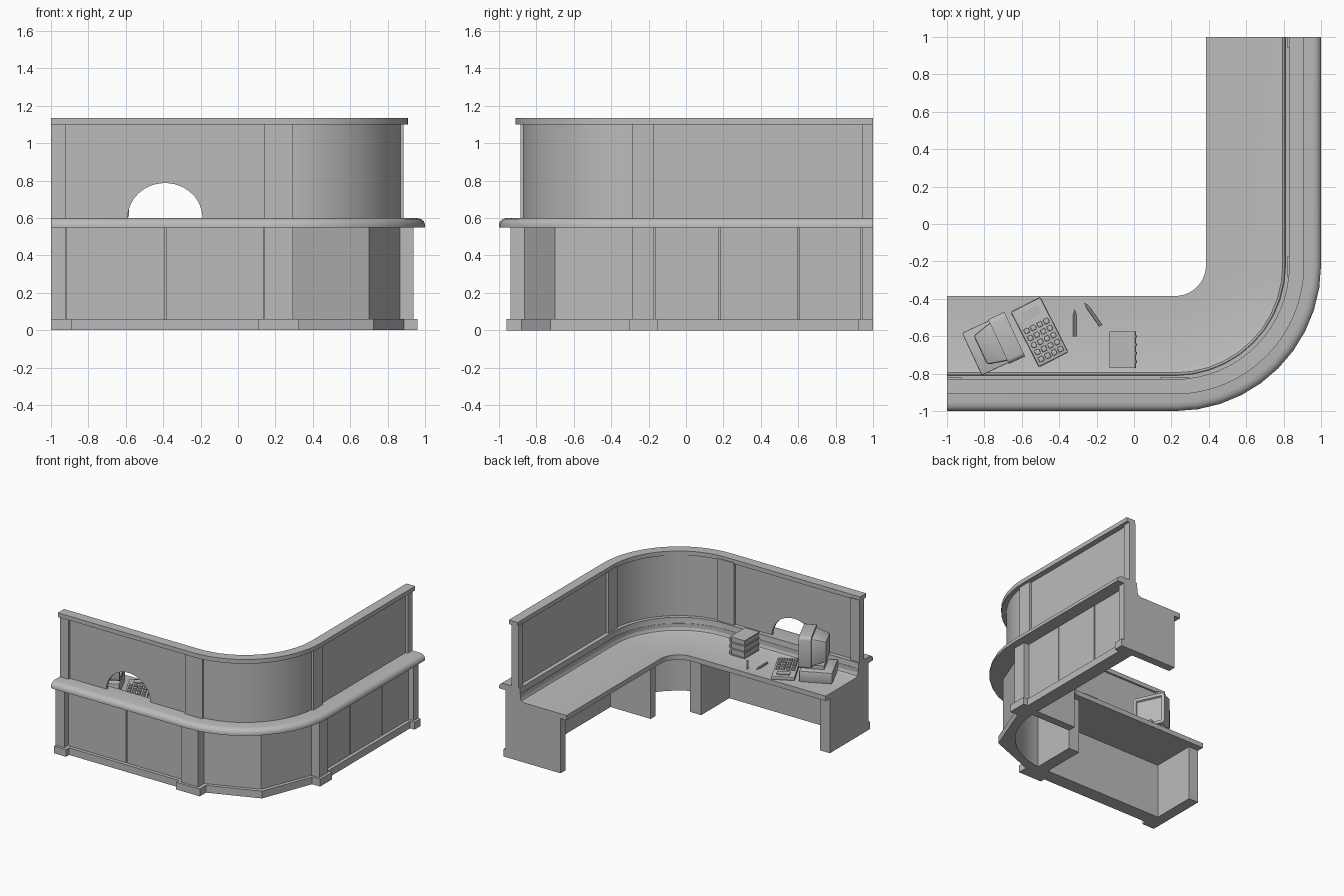
import bpy, bmesh, math
from mathutils import Vector, Matrix

if "Cube" in bpy.data.objects:
    bpy.data.objects.remove(bpy.data.objects["Cube"], do_unlink=True)

grey = bpy.data.materials.new("plain_grey")
grey.use_nodes = True
grey.diffuse_color = (0.5, 0.5, 0.5, 1)
grey.node_tree.nodes["Principled BSDF"].inputs["Base Color"].default_value = (0.5, 0.5, 0.5, 1)

C = 0.22        # the corner bend is centred on (C, -C); r is the distance outward from it
DESK = 0.49     # desktop height


def finish(name, bm, smooth=False):
    bmesh.ops.recalc_face_normals(bm, faces=bm.faces)
    mesh = bpy.data.meshes.new(name)
    bm.to_mesh(mesh)
    bm.free()
    obj = bpy.data.objects.new(name, mesh)
    mesh.materials.append(grey)
    bpy.context.collection.objects.link(obj)
    if smooth:
        bpy.ops.object.select_all(action="DESELECT")
        obj.select_set(True)
        bpy.context.view_layer.objects.active = obj
        bpy.ops.object.shade_smooth_by_angle(angle=math.radians(35))
    return obj


def sweep(name, profile, steps, straights=True):
    """Carry a closed (r, z) profile round the corner, with or without the straight arms."""
    bm = bmesh.new()
    rings = []
    for i in range(steps + 1):
        a = math.radians(-90 + 90 * i / steps)
        rings.append([(C + r * math.cos(a), -C + r * math.sin(a), z) for r, z in profile])
    if straights:
        rings.insert(0, [(-1, -C - r, z) for r, z in profile])
        rings.append([(C + r, 1, z) for r, z in profile])
    rings = [[bm.verts.new(p) for p in ring] for ring in rings]
    n = len(profile)
    for a, b in zip(rings, rings[1:]):
        for k in range(n):
            bm.faces.new((a[k], a[(k + 1) % n], b[(k + 1) % n], b[k]))
    bm.faces.new(rings[0])
    bm.faces.new(rings[-1])
    return finish(name, bm, True)


def prism(name, points, direction, smooth=False):
    bm = bmesh.new()
    face = bm.faces.new([bm.verts.new(p) for p in points])
    new = bmesh.ops.extrude_face_region(bm, geom=[face])["geom"]
    bmesh.ops.translate(bm, vec=direction, verts=[v for v in new if isinstance(v, bmesh.types.BMVert)])
    return finish(name, bm, smooth)


def box(name, lo, hi, matrix=None, bevel=0):
    bm = bmesh.new()
    bmesh.ops.create_cube(bm, size=1)
    for v in bm.verts:
        v.co = [l + (c + 0.5) * (h - l) for l, h, c in zip(lo, hi, v.co)]
    if bevel:
        bmesh.ops.bevel(bm, geom=bm.edges[:], offset=bevel, segments=2, affect="EDGES", profile=0.5)
    obj = finish(name, bm, bevel > 0)
    if matrix:
        obj.matrix_world = matrix
    return obj


def arm_box(name, side, a, b, r0, r1, z0, z1):
    """Box on one arm: a..b along the arm, r0..r1 outward."""
    if side == "front":
        return box(side + "_" + name, (a, -C - r1, z0), (b, -C - r0, z1))
    return box(side + "_" + name, (C + r0, a, z0), (C + r1, b, z1))


# Desktop, back curb and rounded outer ledge in one section
counter = [(0.165, 0.45), (0.165, DESK), (0.55, DESK), (0.575, 0.5), (0.587, 0.525), (0.59, 0.6),
           (0.735, 0.6), (0.758, 0.595), (0.774, 0.582), (0.78, 0.565), (0.78, 0.55),
           (0.6, 0.55), (0.6, 0.45)]
sweep("counter_and_ledge", counter, 10)
sweep("top_rail", [(0.61, 1.1), (0.61, 1.135), (0.69, 1.135), (0.69, 1.1)], 16)
sweep("curved_screen_panel", [(0.62, 0.59), (0.62, 1.11), (0.652, 1.11), (0.652, 0.59)], 16, False)

# Each arm: end post span, corner post span, base margin, lower panel seams
arms = {"front": ((-1, -0.92), (0.14, 0.295), 0.03, [-0.39]),
        "right": ((0.94, 1), (-0.285, -0.17), 0.02, [0.18, 0.6])}
for side, (end, corner, margin, seams) in arms.items():
    low, high = sorted((end, corner))
    for label, (a, b) in (("end", end), ("corner", corner)):
        arm_box(label + "_post_lower", side, a, b, 0.59, 0.718, 0.05, 0.555)
        arm_box(label + "_post_upper", side, a, b, 0.602, 0.665, 0.59, 1.11)
        arm_box(label + "_post_base", side, max(a - margin, -1), min(b + margin, 1), 0.59, 0.74, 0, 0.06)
    # Lower wall with separate facing panels and a plinth
    arm_box("lower_wall", side, low[0], high[1], 0.585, 0.662, 0, 0.555)
    arm_box("plinth", side, low[1], high[0], 0.6, 0.7, 0, 0.058)
    stops = [low[1]] + seams + [high[0]]
    for a, b in zip(stops, stops[1:]):
        arm_box("lower_panel", side, a + 0.004, b - 0.004, 0.65, 0.672, 0.055, 0.552)
    # Supports under the desk
    leg = (-1, -0.91) if side == "front" else (0.935, 1)
    divider = (0.17, 0.27) if side == "front" else (-0.235, -0.17)
    arm_box("end_support", side, *leg, 0.22, 0.6, 0, 0.46)
    arm_box("corner_support", side, *divider, 0.22, 0.6, 0, 0.46)

# Upper screens: a plain one, and one with an arched service opening
arm_box("screen_panel", "right", -0.18, 0.95, 0.625, 0.645, 0.59, 1.11)
arch = [(-0.39 - 0.2 * math.cos(t), -C - 0.645, 0.6 + 0.187 * math.sin(t))
        for t in (math.pi * i / 24 for i in range(25))]
outline = [(-0.93, -C - 0.645, 0.6)] + arch + [(x, -C - 0.645, z) for x, z in ((0.15, 0.6), (0.15, 1.11), (-0.93, 1.11))]
prism("front_screen_panel", outline, (0, 0.02, 0))


# Two-faceted corner wall and plinth with a curved inner face
def corner_wall(name, r, tip, z0, z1):
    inner = [(C + 0.585 * math.cos(t), -C + 0.585 * math.sin(t), z0)
             for t in (-math.pi / 2 * i / 12 for i in range(13))]
    outer = [(C, -C - r, z0), (tip, -tip, z0), (C + r, -C, z0)]
    prism(name, inner + outer, (0, 0, z1 - z0), True)


corner_wall("corner_lower_wall", 0.672, 0.7, 0.03, 0.553)
corner_wall("corner_plinth", 0.7, 0.725, 0, 0.06)


def placed(x, y, degrees, z=DESK):
    return Matrix.Translation((x, y, z)) @ Matrix.Rotation(math.radians(degrees), 4, "Z")


# Computer: case, tube body and a bezel with a sunken screen
spot = placed(-0.749, -0.641, 25)
box("computer_case", (-0.13, -0.125, 0), (0.12, 0.125, 0.09), spot, 0.006)
box("monitor_stand", (-0.06, -0.07, 0.085), (0.08, 0.07, 0.12), spot)
bm = bmesh.new()
bmesh.ops.create_cube(bm, size=1)
for v in bm.verts:
    s = 0.085 if v.co.x < 0 else 0.115
    v.co = Vector((-0.08 if v.co.x < 0 else 0.04, math.copysign(s, v.co.y), 0.24 + math.copysign(s, v.co.z)))
bmesh.ops.bevel(bm, geom=bm.edges[:], offset=0.012, segments=2, affect="EDGES", profile=0.5)
finish("monitor_body", bm, True).matrix_world = spot
bm = bmesh.new()
bmesh.ops.create_cube(bm, size=1)
for v in bm.verts:
    v.co = Vector((0.075 + v.co.x * 0.095, v.co.y * 0.262, 0.24 + v.co.z * 0.26))
bmesh.ops.bevel(bm, geom=[e for e in bm.edges if abs(e.verts[0].co.x - e.verts[1].co.x) > 0.05],
                offset=0.025, segments=3, affect="EDGES", profile=0.5)
bm.normal_update()
front = [f for f in bm.faces if f.normal.x > 0.9]
bmesh.ops.inset_region(bm, faces=front, thickness=0.025)
bmesh.ops.inset_region(bm, faces=front, thickness=0.006, depth=-0.012)
finish("monitor_bezel_and_screen", bm, True).matrix_world = spot

# Desk calculator with a display and a grid of keys
spot = placed(-0.505, -0.578, 27)
box("calculator_body", (-0.088, -0.165, 0), (0.088, 0.165, 0.03), spot, 0.007)
box("calculator_display", (-0.045, 0.085, 0.028), (0.055, 0.135, 0.038), spot)
for row in range(5):
    for col in range(4):
        x, y = -0.058 + col * 0.039, -0.132 + row * 0.042
        box("calculator_key", (x - 0.014, y - 0.014, 0.028), (x + 0.014, y + 0.014, 0.042), spot, 0.004)


# Pens lying on the desk
def pen(x, y, degrees, length):
    bm = bmesh.new()
    for size, r1, r2, at in ((length, 0.009, 0.009, 0), (0.03, 0.009, 0.001, length / 2 + 0.015)):
        bmesh.ops.create_cone(bm, cap_ends=True, segments=8, radius1=r1, radius2=r2, depth=size,
                              matrix=Matrix.Translation((0, 0, at)))
    obj = finish("pen", bm, True)
    obj.matrix_world = placed(x, y, degrees, DESK + 0.009) @ Matrix.Rotation(math.radians(-90), 4, "X")


pen(-0.317, -0.545, 0, 0.115)
pen(-0.212, -0.495, 35, 0.12)

# Stack of books with rounded, ribbed spines
for i in range(3):
    spot = placed(-0.06, -0.672, 0, DESK + i * 0.05)
    for z in (0, 0.042):
        box("book_cover", (-0.07, -0.097, z), (0.06, 0.097, z + 0.007), spot)
    box("book_pages", (-0.064, -0.09, 0.006), (0.055, 0.09, 0.043), spot)
    arc = [(0.055 + 0.016 * math.cos(t), -0.097, 0.0245 + 0.0245 * math.sin(t))
           for t in (math.pi * (k / 8 - 0.5) for k in range(9))]
    prism("book_spine", arc, (0, 0.194, 0), True).matrix_world = spot
    for y in (-0.07, -0.025, 0.02, 0.065):
        rib = [(p[0] + 0.004, y, p[2]) for p in arc]
        prism("book_spine_rib", rib, (0, 0.012, 0), True).matrix_world = spot
